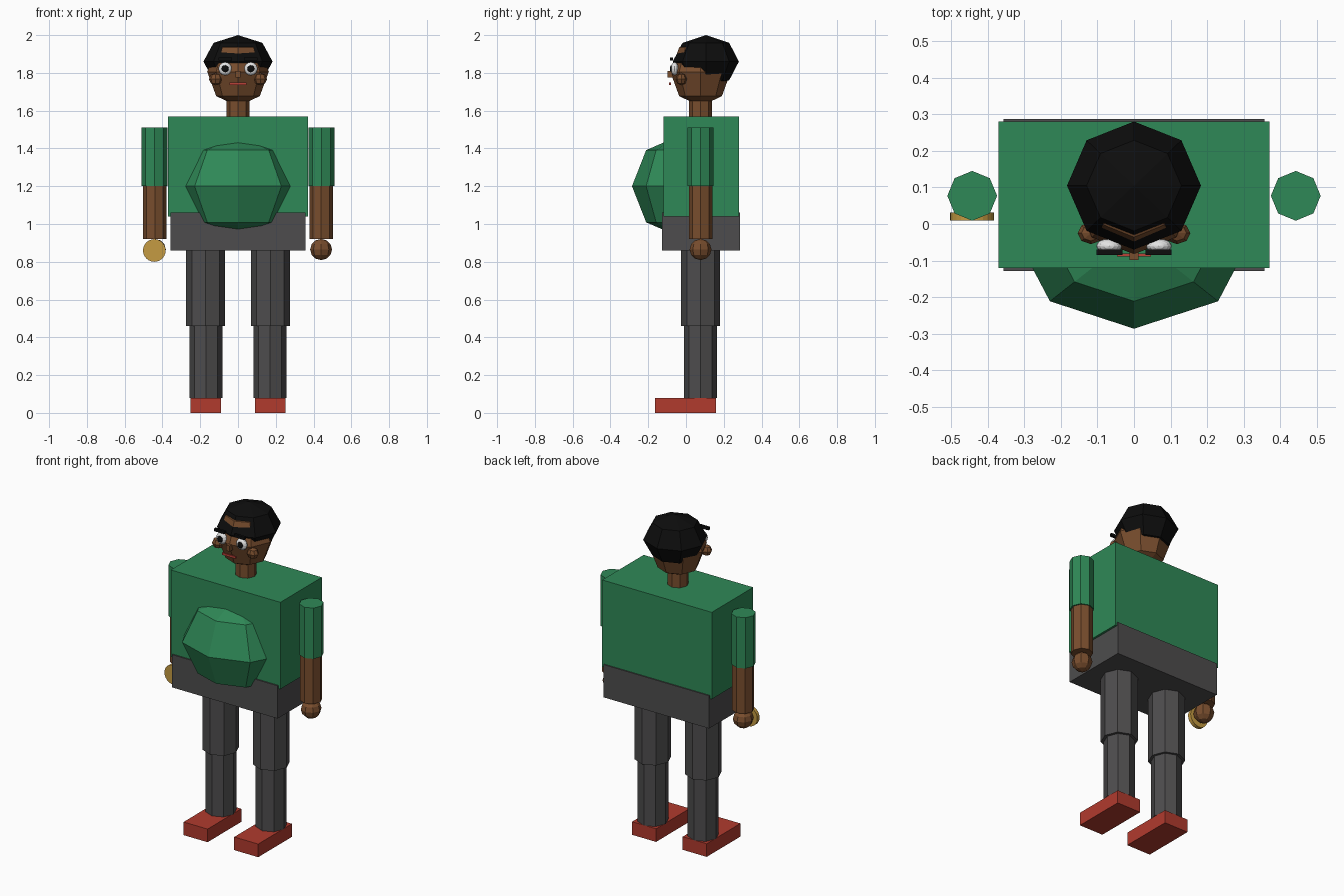
import bpy, math

cube = bpy.data.objects.get("Cube")
if cube:
    bpy.data.objects.remove(cube, do_unlink=True)


def material(name, rgb):
    m = bpy.data.materials.new(name)
    m.use_nodes = True
    m.diffuse_color = (*rgb, 1)
    m.node_tree.nodes["Principled BSDF"].inputs["Base Color"].default_value = (*rgb, 1)
    return m


GREEN = material("shirt_green", (0.028, 0.25, 0.095))
GREY = material("trouser_grey", (0.075, 0.073, 0.074))
SKIN = material("skin_brown", (0.19, 0.075, 0.027))
RED = material("shoe_red", (0.44, 0.043, 0.027))
LIP = material("lip_red", (0.50, 0.055, 0.04))
BLACK = material("hair_black", (0.004, 0.004, 0.004))
WHITE = material("eye_white", (0.8, 0.8, 0.8))
GOLD = material("gold", (0.56, 0.33, 0.055))


def finish(name, mat):
    ob = bpy.context.object
    ob.name = name
    ob.data.materials.append(mat)
    return ob


def box(name, mat, x, y, z):
    """Box given as (low, high) ranges."""
    mid = [(a + b) / 2 for a, b in (x, y, z)]
    bpy.ops.mesh.primitive_cube_add(size=1, location=mid)
    bpy.context.object.scale = [b - a for a, b in (x, y, z)]
    return finish(name, mat)


def column(name, mat, x, r, z0, z1):
    """Upright eight-sided limb segment."""
    bpy.ops.mesh.primitive_cylinder_add(vertices=8, radius=r, depth=z1 - z0,
                                        location=(x, BODY_Y, (z0 + z1) / 2))
    return finish(name, mat)


def ball(name, mat, loc, scale, segments=8, rings=4):
    bpy.ops.mesh.primitive_uv_sphere_add(segments=segments, ring_count=rings,
                                         radius=1, location=loc)
    bpy.context.object.scale = scale
    return finish(name, mat)


BODY_Y = 0.077

# Trunk
box("torso", GREEN, (-0.37, 0.37), (-0.12, 0.28), (1.04, 1.57))
box("hips", GREY, (-0.357, 0.357), (-0.128, 0.287), (0.86, 1.06))
ball("belly", GREEN, (0, -0.03, 1.2), (0.325, 0.256, 0.27))

# Head
column("neck", SKIN, 0, 0.06, 1.54, 1.70)
ball("head", SKIN, (0, BODY_Y, 1.806), (0.163, 0.16, 0.1825))
ball("hair", BLACK, (0, 0.105, 1.86), (0.183, 0.175, 0.14))
box("nose", SKIN, (-0.012, 0.012), (-0.098, -0.06), (1.775, 1.81))
box("mouth", LIP, (-0.046, 0.046), (-0.089, -0.08), (1.737, 1.75))

# Paired parts
for side, s in (("left", 1), ("right", -1)):
    # Face
    ball(side + "_cheek", SKIN, (s * 0.118, -0.025, 1.767), (0.036, 0.03, 0.033))
    ball(side + "_eye", WHITE, (s * 0.068, -0.06, 1.822), (0.035, 0.02, 0.035), 16, 8)
    ball(side + "_pupil", BLACK, (s * 0.068, -0.077, 1.822), (0.019, 0.008, 0.019), 12, 6)
    box(side + "_eyebrow", BLACK, sorted((s * 0.032, s * 0.102)),
        (-0.085, -0.07), (1.865, 1.882))
    # Arm
    column(side + "_sleeve", GREEN, s * 0.442, 0.068, 1.2, 1.51)
    column(side + "_forearm", SKIN, s * 0.44, 0.062, 0.92, 1.2)
    ball(side + "_hand", SKIN, (s * 0.44, BODY_Y, 0.865), (0.058, 0.058, 0.056), 8, 6)
    # Leg
    column(side + "_thigh", GREY, s * 0.171, 0.103, 0.46, 0.87)
    column(side + "_shin", GREY, s * 0.17, 0.087, 0.08, 0.46)
    box(side + "_shoe", RED, sorted((s * 0.09, s * 0.252)), (-0.165, 0.16), (0, 0.08))

# Gold disc held in the right hand
bpy.ops.mesh.primitive_cylinder_add(vertices=24, radius=0.06, depth=0.022,
                                    location=(-0.443, 0.02, 0.86),
                                    rotation=(math.pi / 2, 0, 0))
finish("gold_disc", GOLD)
